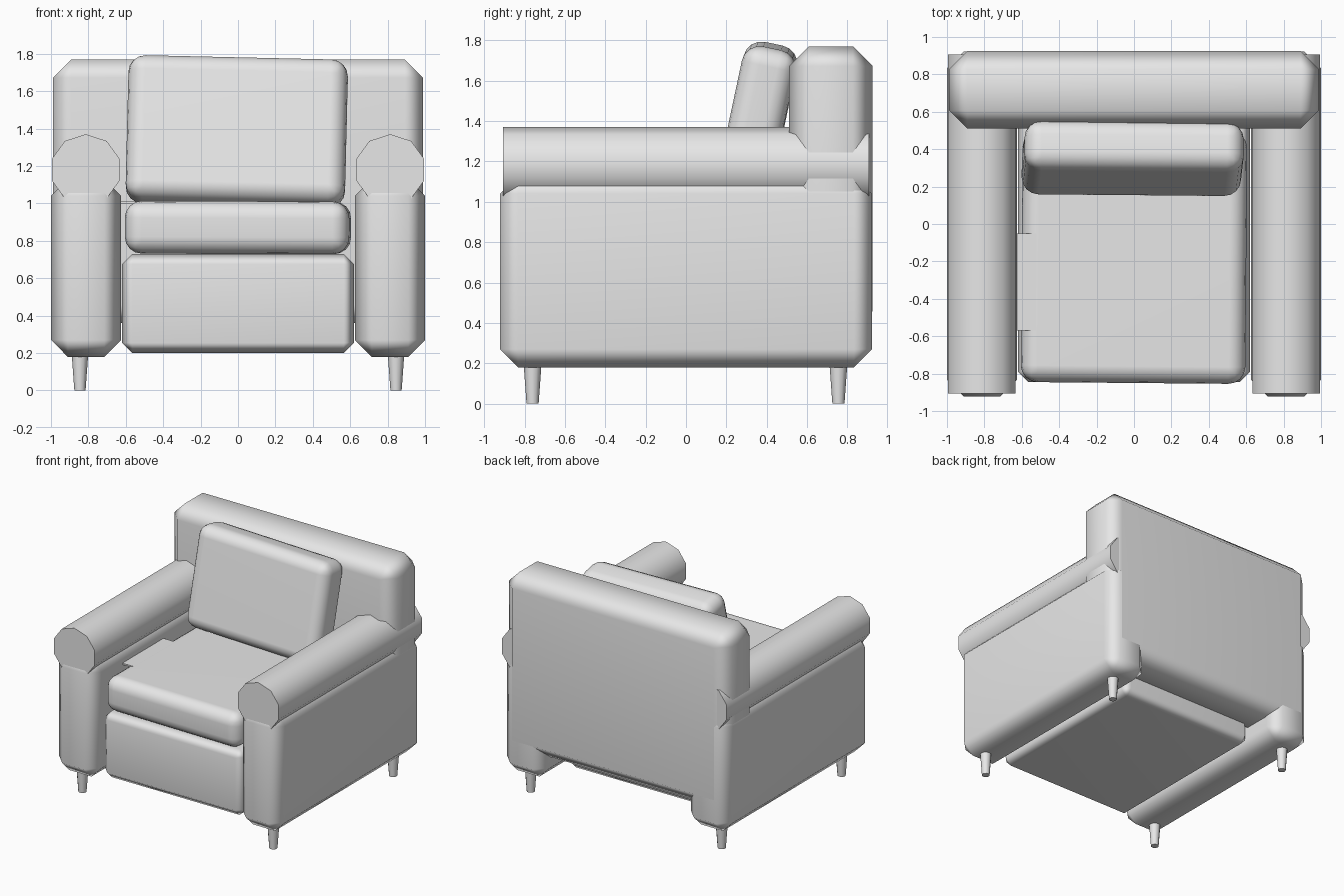
import bpy, bmesh, math
from mathutils import Matrix, Vector

if "Cube" in bpy.data.objects:
    bpy.data.objects.remove(bpy.data.objects["Cube"])

grey = bpy.data.materials.new("grey fabric")
grey.diffuse_color = (0.8, 0.8, 0.8, 1)
grey.use_nodes = True
grey.node_tree.nodes["Principled BSDF"].inputs["Base Color"].default_value = grey.diffuse_color


def finish(name, bm, angle=50):
    """Turn a bmesh into a smooth shaded object with flat-looking large faces."""
    bmesh.ops.recalc_face_normals(bm, faces=bm.faces)
    for f in bm.faces:
        f.smooth = True
    me = bpy.data.meshes.new(name)
    bm.to_mesh(me)
    bm.free()
    me.set_sharp_from_angle(angle=math.radians(angle))
    me.materials.append(grey)
    ob = bpy.data.objects.new(name, me)
    bpy.context.collection.objects.link(ob)
    mod = ob.modifiers.new("weighted normals", 'WEIGHTED_NORMAL')
    mod.keep_sharp = True
    return ob


def box(name, lo, hi, bevel=0.0, segments=1, rot=(0, 0, 0)):
    """Bevelled box between two corners, turned about its centre."""
    lo, hi = Vector(lo), Vector(hi)
    bm = bmesh.new()
    bmesh.ops.create_cube(bm, size=1)
    bmesh.ops.scale(bm, vec=hi - lo, verts=bm.verts)
    if bevel:
        bmesh.ops.bevel(bm, geom=bm.edges[:], offset=bevel, segments=segments,
                        profile=0.5, affect='EDGES')
    ob = finish(name, bm)
    ob.location = (lo + hi) / 2
    ob.rotation_euler = [math.radians(a) for a in rot]
    return ob


def cylinder(name, r1, r2, depth, sides, matrix, angle=50):
    bm = bmesh.new()
    bmesh.ops.create_cone(bm, cap_ends=True, segments=sides, radius1=r1,
                          radius2=r2, depth=depth, matrix=matrix)
    return finish(name, bm, angle)


# Arms with ten-sided rolls on top, and tapered legs
for s, side in ((-1, "left"), (1, "right")):
    xs = sorted((s * 0.625, s * 1.0))
    box(f"{side}_arm", (xs[0], -0.922, 0.18), (xs[1], 0.922, 1.13), 0.09)

    roll = (Matrix.Translation((s * 0.814, 0, 1.18))
            @ Matrix.Rotation(math.pi / 2, 4, 'X'))
    bm = bmesh.new()
    bmesh.ops.create_circle(bm, cap_ends=True, segments=10, radius=0.19)
    # turn so that one corner points straight up
    top = max(bm.verts, key=lambda v: v.co.y)
    turn = math.pi / 2 - math.atan2(top.co.y, top.co.x)
    bm.free()
    cylinder(f"{side}_arm_roll", 0.19, 0.19, 1.815, 10,
             roll @ Matrix.Rotation(turn, 4, 'Z'), 40)

    for y, end in ((-0.76, "front"), (0.755, "back")):
        cylinder(f"{end}_{side}_leg", 0.03, 0.046, 0.22, 12,
                 Matrix.Translation((s * 0.845, y, 0.11)))

# Backrest and seat base
box("backrest", (-0.99, 0.51, 0.36), (0.99, 0.925, 1.77), 0.098)
box("seat_base", (-0.62, -0.845, 0.2), (0.62, 0.64, 0.73), 0.055)

# Loose cushions, slightly askew
box("seat_cushion", (-0.6, -0.85, 0.73), (0.6, 0.5, 1.012), 0.09, 4,
    (0, 0.2, -0.5))
box("back_cushion", (-0.593, 0.215, 0.99), (0.58, 0.485, 1.78), 0.09, 4,
    (-12, 1.3, -0.5))

# Thin flap beside the seat cushion
box("seat_flap", (-0.635, -0.57, 1.0), (-0.52, -0.05, 1.0115))
